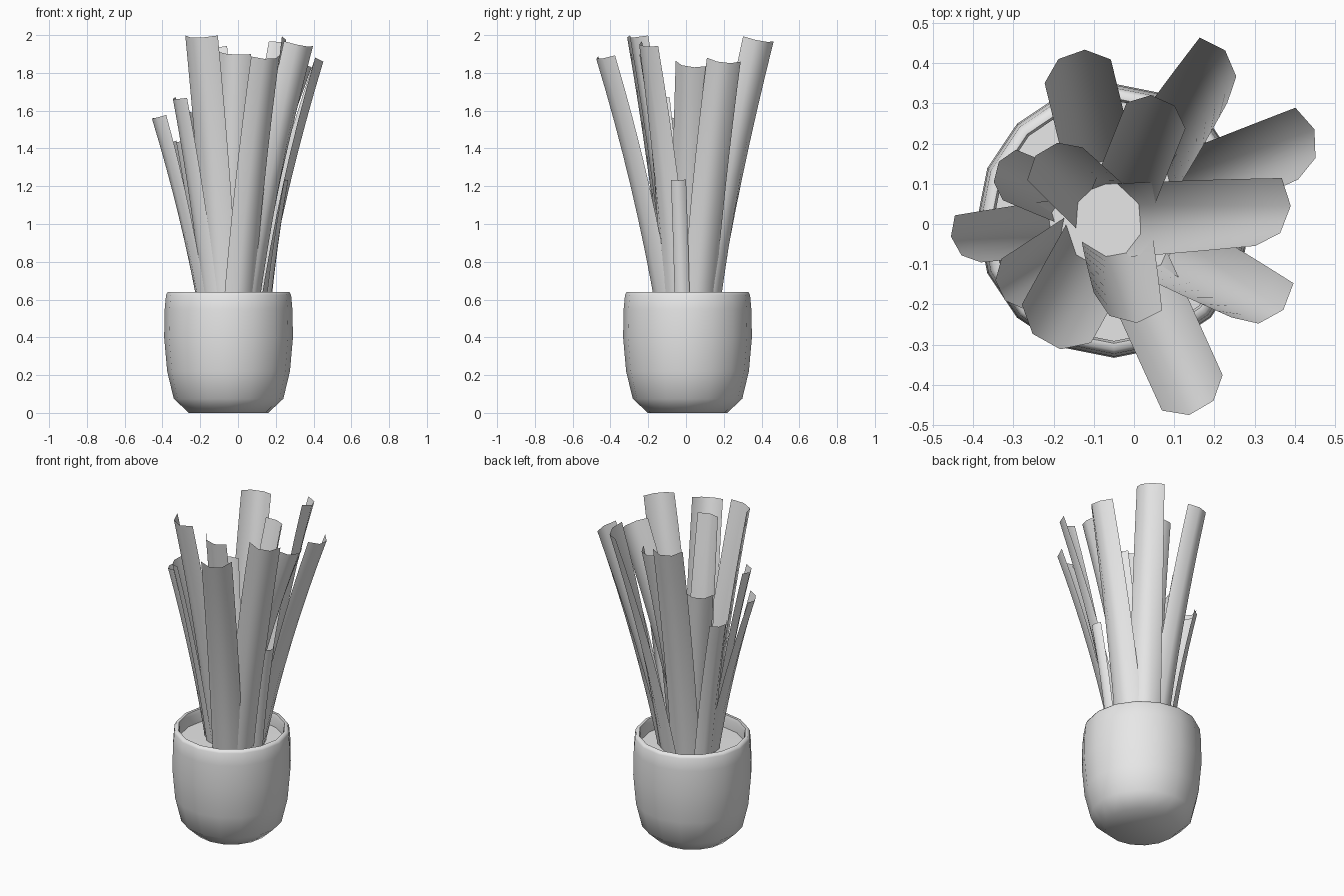
import bpy, bmesh
from math import cos, sin, pi, radians, atan2
from mathutils import Vector

cube = bpy.data.objects.get("Cube")
if cube:
    bpy.data.objects.remove(cube)

mat = bpy.data.materials.new("plain grey")
mat.use_nodes = True
GREY = (0.8, 0.8, 0.8, 1)
mat.diffuse_color = GREY
mat.node_tree.nodes["Principled BSDF"].inputs["Base Color"].default_value = GREY

CENTRE = Vector((-0.05, 0.008, 0))


def finish(name, bm, angle):
    mesh = bpy.data.meshes.new(name)
    bm.to_mesh(mesh)
    bm.free()
    mesh.materials.append(mat)
    ob = bpy.data.objects.new(name, mesh)
    bpy.context.collection.objects.link(ob)
    bpy.ops.object.select_all(action='DESELECT')
    ob.select_set(True)
    bpy.context.view_layer.objects.active = ob
    bpy.ops.object.shade_smooth_by_angle(angle=radians(angle))
    return ob


def lathe(name, profile, sides, angle):
    """Spin (radius, height) points around the pot axis; radius 0 closes a fan."""
    bm = bmesh.new()
    rings = []
    for r, z in profile:
        n = sides if r > 0 else 1
        rings.append([bm.verts.new(CENTRE + Vector((r * cos(2 * pi * i / sides),
                                                    r * sin(2 * pi * i / sides), z)))
                      for i in range(n)])
    for a, b in zip(rings, rings[1:]):
        for i in range(sides):
            j = (i + 1) % sides
            quad = [a[i % len(a)], a[j % len(a)], b[j % len(b)], b[i % len(b)]]
            bm.faces.new(list(dict.fromkeys(quad)))
    bmesh.ops.recalc_face_normals(bm, faces=bm.faces)
    return finish(name, bm, angle)


def leaf(name, x, y, z, facing, width, base_radius, rows=8):
    """Curved gutter-shaped blade, hollow towards the middle of the plant."""
    tip = Vector((x, y, z))
    away = atan2(y, x - CENTRE.x)
    base = CENTRE + Vector((base_radius * cos(away), base_radius * sin(away), 0.54))
    # the blade rises steeply first, then bends outward
    bend = base.lerp(tip, 0.36)
    bend.z = base.z + (z - base.z) * 0.5
    twist = (radians(facing) - away + pi) % (2 * pi) - pi
    bm = bmesh.new()
    lines = []
    for k in range(rows + 1):
        t = k / rows
        p = base * (1 - t) ** 2 + bend * 2 * t * (1 - t) + tip * t * t
        tangent = ((bend - base) * (1 - t) + (tip - bend) * t).normalized()
        face = away + twist * t
        side = Vector((-sin(face), cos(face), 0))
        side = (side - tangent * side.dot(tangent)).normalized()
        out = side.cross(tangent)
        arc = radians(62)
        r = width / 2 / sin(arc)
        line = []
        for i in range(4):
            a = arc * (2 * i / 3 - 1)
            line.append(bm.verts.new(p + side * r * sin(a) + out * r * (cos(a) - cos(arc))))
        lines.append(line)
    for a, b in zip(lines, lines[1:]):
        for i in range(3):
            bm.faces.new((a[i], a[i + 1], b[i + 1], b[i]))
    return finish(name, bm, 60)


# Pot with rounded lip and inner wall
lathe("pot", [(0, 0), (0.21, 0), (0.29, 0.075), (0.325, 0.22), (0.341, 0.4), (0.338, 0.55),
              (0.331, 0.625), (0.322, 0.64), (0.305, 0.64), (0.299, 0.62), (0.3, 0.54)], 16, 60)

# Soil
lathe("soil", [(0.3, 0.56), (0, 0.565)], 16, 30)

# Leaves: tip x, y, z, facing in degrees, width, base radius
LEAVES = [
    (0.335, 0.03, 1.85, -24, 0.183, 0.01),
    (0.405, 0.20, 1.87, 0, 0.18, 0.14),
    (0.198, 0.383, 1.98, 21, 0.178, 0.13),
    (-0.14, 0.38, 1.945, 110, 0.175, 0.1),
    (0.055, 0.27, 1.85, 66, 0.16, 0.05),
    (0.32, -0.19, 1.955, -63, 0.178, 0.11),
    (0.145, -0.42, 1.89, -59, 0.175, 0.12),
    (-0.015, -0.193, 1.905, 255, 0.176, 0.035),
    (-0.193, -0.248, 1.998, 241, 0.197, 0.065),
    (-0.3, -0.15, 1.67, 205, 0.14, 0.1),
    (-0.413, -0.037, 1.57, 211, 0.135, 0.12),
    (-0.31, 0.122, 1.44, 166, 0.13, 0.13),
    (-0.197, 0.15, 1.6, 120, 0.16, 0.05),
    (0.245, -0.04, 1.235, 0, 0.08, 0.2),
]
for n, values in enumerate(LEAVES, 1):
    leaf(f"leaf_{n}", *values)
